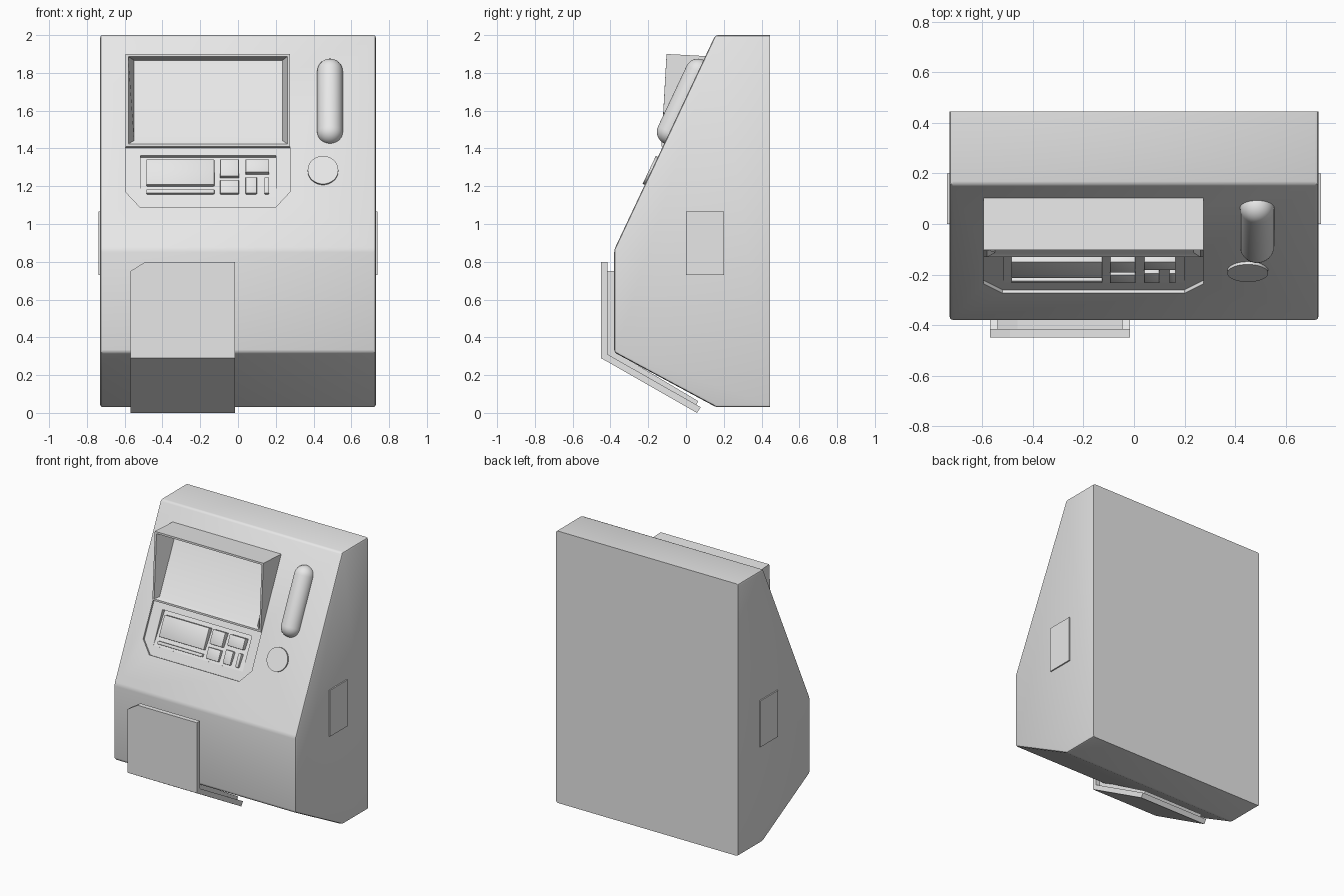
import bpy, bmesh, math
from mathutils import Vector

if "Cube" in bpy.data.objects:
    bpy.data.objects.remove(bpy.data.objects["Cube"])

grey = bpy.data.materials.new("light grey")
grey.use_nodes = True
grey.diffuse_color = (0.8, 0.8, 0.8, 1)
grey.node_tree.nodes["Principled BSDF"].inputs["Base Color"].default_value = grey.diffuse_color

# Sloping front: foot and head of the incline, and its outward normal
FOOT, HEAD = Vector((0, -0.38, 0.865)), Vector((0, 0.155, 2.0))
RISE = (HEAD - FOOT).normalized()
OUT = Vector((0, -RISE.z, RISE.y))


def on_slope(x, z, off=0):
    p = FOOT.lerp(HEAD, (z - FOOT.z) / (HEAD.z - FOOT.z)) + OUT * off
    return Vector((x, p.y, p.z))


def finish(name, bm):
    bmesh.ops.recalc_face_normals(bm, faces=bm.faces)
    mesh = bpy.data.meshes.new(name)
    bm.to_mesh(mesh)
    bm.free()
    obj = bpy.data.objects.new(name, mesh)
    bpy.context.collection.objects.link(obj)
    mesh.materials.append(grey)
    return obj


def shade(obj):
    bpy.ops.object.select_all(action='DESELECT')
    obj.select_set(True)
    bpy.context.view_layer.objects.active = obj
    bpy.ops.object.shade_smooth_by_angle(angle=math.radians(30))


def bridge(bm, rings, close=True):
    """Join successive rings of points, capping both ends if asked."""
    loops = [[bm.verts.new(p) for p in ring] for ring in rings]
    n = len(loops[0])
    for a, b in zip(loops, loops[1:]):
        for i in range(n):
            bm.faces.new((a[i], a[(i + 1) % n], b[(i + 1) % n], b[i]))
    if close:
        bm.faces.new(loops[0])
    bm.faces.new(loops[-1])


def bevel(bm, width, keep, segments=2):
    edges = [e for e in bm.edges if keep(e)]
    bmesh.ops.bevel(bm, geom=edges, offset=width, segments=segments, profile=0.5, affect='EDGES')


def extrude_x(profile, x0, x1):
    bm = bmesh.new()
    bridge(bm, [[(x, y, z) for y, z in profile] for x in (x0, x1)])
    return bm


def slope_slab(name, outline, low, high, round_by=0):
    bm = bmesh.new()
    bridge(bm, [[on_slope(x, z, low) for x, z in outline],
                [on_slope(x, z, high) for x, z in outline]])
    if round_by:
        bevel(bm, round_by, lambda e: True)
    return finish(name, bm)


def rect(x0, x1, z0, z1):
    return [(x0, z0), (x1, z0), (x1, z1), (x0, z1)]


def cut(target, cutter):
    mod = target.modifiers.new("cut", 'BOOLEAN')
    mod.operation, mod.solver, mod.object = 'DIFFERENCE', 'EXACT', cutter
    bpy.context.view_layer.objects.active = target
    bpy.ops.object.modifier_apply(modifier=mod.name)
    bpy.data.objects.remove(cutter)


# Cabinet body, softened everywhere but at the flat back
bm = extrude_x([(0.445, 2), (0.155, 2), (-0.38, 0.865), (-0.38, 0.32),
                (0.16, 0.03), (0.445, 0.03)], -0.73, 0.73)
bevel(bm, 0.014, lambda e: not all(v.co.y > 0.44 for v in e.verts))
body = finish("cabinet_body", bm)

# Control recess with clipped lower corners
cut(body, slope_slab("recess_cutter",
                     [(-0.595, 1.45), (-0.595, 1.17), (-0.52, 1.09),
                      (0.2, 1.09), (0.275, 1.17), (0.275, 1.45)], -0.015, 0.1))

# Button tray, deeper towards its top
bm = bmesh.new()
tray = rect(-0.515, 0.2, 1.15, 1.37)
bridge(bm, [[on_slope(x, z, -0.045 if z > 1.2 else -0.016) for x, z in tray],
            [on_slope(x, z, 0.1) for x, z in tray]])
cut(body, finish("tray_cutter", bm))
shade(body)

# Buttons, card slot and small display
controls = {
    "control_display": (-0.485, -0.125, 1.21, 1.345),
    "card_slot": (-0.485, -0.125, 1.165, 1.185),
    "button_upper": (-0.095, 0.005, 1.255, 1.345),
    "button_lower": (-0.095, 0.005, 1.165, 1.235),
    "button_wide": (0.04, 0.165, 1.275, 1.345),
    "button_narrow": (0.04, 0.1, 1.165, 1.25),
    "button_slim": (0.14, 0.165, 1.165, 1.25),
}
for name, box in controls.items():
    shade(slope_slab(name, rect(*box), -0.06, -0.003, 0.004))

# Screen hood: upright rim, funnel-shaped inside, screen lying on the slope
def rim(inset):
    pts = rect(-0.595 + inset, 0.275 - inset, 1.41 + inset, 1.9 - inset)
    return [(x, -0.103 if z > 1.6 else -0.13, z) for x, z in pts]


bm = bmesh.new()
bridge(bm, [[on_slope(x, z, -0.03) for x, z in rect(-0.595, 0.275, 1.41, 1.9)],
            rim(0), rim(0.014),
            [on_slope(x, z, 0.004) for x, z in rect(-0.55, 0.235, 1.44, 1.865)]], close=False)
shade(finish("screen_hood", bm))

# Handset: capsule half sunk in the slope
bm = bmesh.new()
bmesh.ops.create_uvsphere(bm, u_segments=32, v_segments=16, radius=0.068)
low, high = on_slope(0.487, 1.488), on_slope(0.487, 1.807)
turn = RISE.to_track_quat('Z', 'Y')
equator = [e for e in bm.edges if all(abs(v.co.z) < 1e-4 for v in e.verts)]
bmesh.ops.split_edges(bm, edges=equator)
top = {v for f in bm.faces if f.calc_center_median().z > 0 for v in f.verts}
for v in bm.verts:
    v.co = turn @ v.co + (high if v in top else low)
bmesh.ops.bridge_loops(bm, edges=[e for e in bm.edges if e.is_boundary])
shade(finish("handset", bm))

# Round sensor disc
disc = [(0.45 + 0.081 * math.cos(a), 1.281 + 0.074 * math.sin(a))
        for a in (math.tau * i / 40 for i in range(40))]
slope_slab("round_disc", disc, -0.02, 0.012)

# Side plates, mirrored
for side, name in ((1, "left_side_plate"), (-1, "right_side_plate")):
    bm = extrude_x([(0.0, 0.73), (0.2, 0.73), (0.2, 1.065), (0.0, 1.065)],
                   side * 0.7, side * 0.739)
    finish(name, bm)

# Bent front door with one clipped upper corner, and its backing layer
def door(name, profile, x0, x1, top_z):
    bm = extrude_x(profile, x0, x1)
    bmesh.ops.triangulate(bm, faces=[f for f in bm.faces if len(f.verts) > 4])
    res = bmesh.ops.bisect_plane(bm, geom=bm.verts[:] + bm.edges[:] + bm.faces[:],
                                 plane_co=(x0 + 0.08, 0, top_z), plane_no=(-0.05, 0, 0.08),
                                 clear_outer=True)
    bmesh.ops.holes_fill(bm, edges=[e for e in bm.edges if e.is_boundary])
    shade(finish(name, bm))


door("front_door", [(-0.45, 0.8), (-0.45, 0.29), (0.058, 0.0), (0.078, 0.03),
                    (-0.415, 0.31), (-0.415, 0.8)], -0.57, -0.015, 0.8)
door("door_backing", [(-0.415, 0.75), (-0.415, 0.31), (0.055, 0.042), (0.065, 0.062),
                      (-0.378, 0.325), (-0.378, 0.75)], -0.54, -0.045, 0.75)
